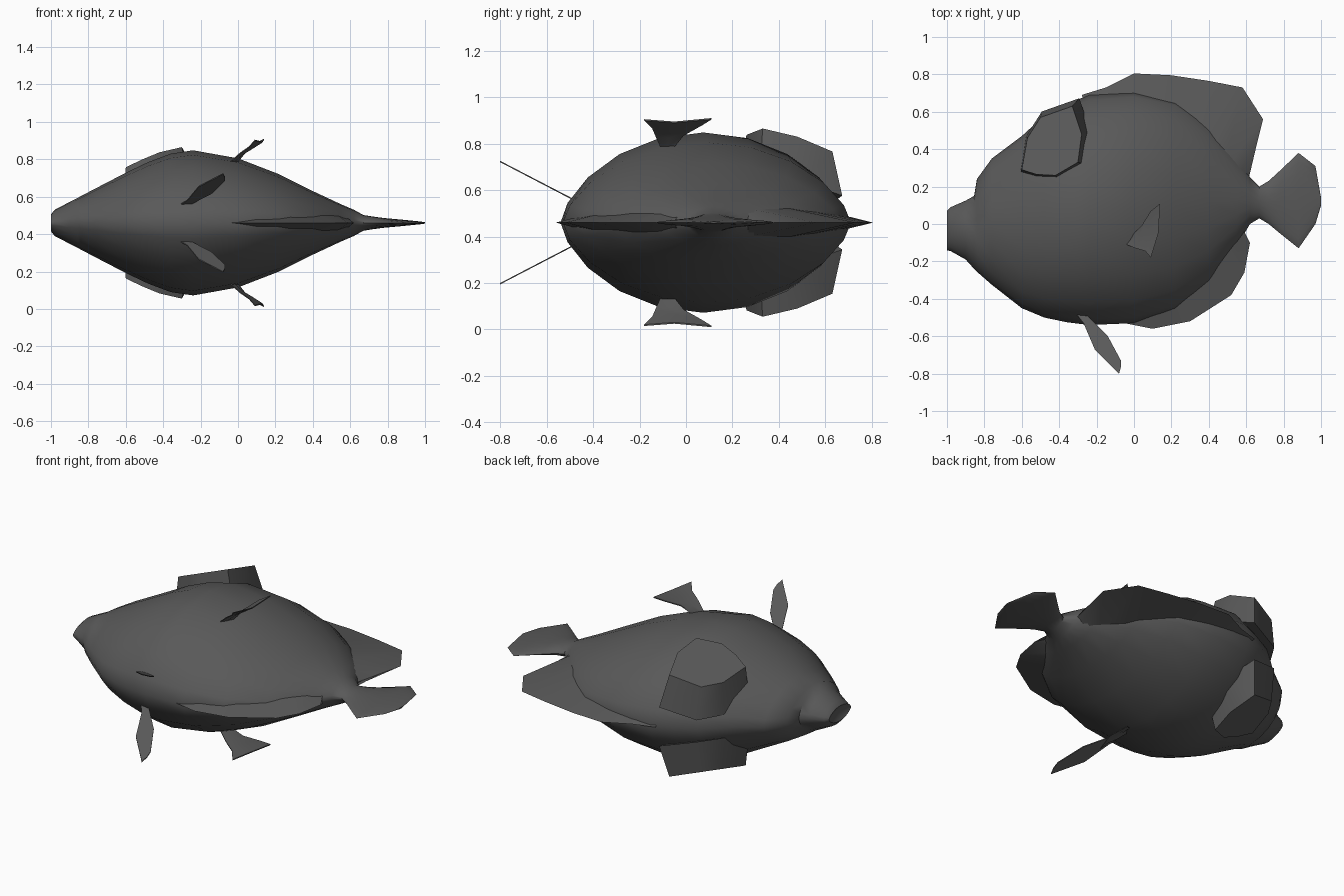
import bpy, bmesh, math
from mathutils import Vector

if "Cube" in bpy.data.objects:
    bpy.data.objects.remove(bpy.data.objects["Cube"])

C = 0.46  # height of the symmetry plane
skin = bpy.data.materials.new("dark grey skin")
skin.diffuse_color = (0.1, 0.1, 0.1, 1)
skin.use_nodes = True
skin.node_tree.nodes["Principled BSDF"].inputs["Base Color"].default_value = skin.diffuse_color


def make(name, verts, faces, angle=50):
    mesh = bpy.data.meshes.new(name)
    mesh.from_pydata(verts, [], faces)
    bm = bmesh.new()
    bm.from_mesh(mesh)
    bmesh.ops.remove_doubles(bm, verts=bm.verts, dist=0.0005)
    bmesh.ops.recalc_face_normals(bm, faces=bm.faces)
    bm.to_mesh(mesh)
    bm.free()
    mesh.materials.append(skin)
    ob = bpy.data.objects.new(name, mesh)
    bpy.context.collection.objects.link(ob)
    bpy.ops.object.select_all(action='DESELECT')
    ob.select_set(True)
    bpy.context.view_layer.objects.active = ob
    bpy.ops.object.shade_smooth_by_angle(angle=math.radians(angle))
    return ob


# Body and tail: sections along x as (x, lower y, upper y, half thickness)
sections = [
    (-1.0, -.14, .07, .045), (-.98, -.145, .09, .07), (-.9, -.19, .125, .112),
    (-.855, -.24, .15, .135), (-.84, -.255, .24, .143), (-.76, -.325, .35, .185),
    (-.6, -.45, .47, .268), (-.48, -.5, .58, .325), (-.36, -.525, .64, .37),
    (-.24, -.54, .69, .388), (0, -.53, .71, .345), (.22, -.46, .66, .26),
    (.4, -.32, .54, .17), (.55, -.12, .38, .1), (.62, 0, .25, .07),
    (.67, .03, .2, .042), (.72, .0, .23, .034), (.78, -.05, .285, .026),
    (.88, -.13, .38, .017), (.97, 0, .31, .008), (1.0, .1, .14, .004)]
N = 20
verts, faces = [], []
for x, lo, hi, h in sections:
    for i in range(N):
        a = math.tau * i / N
        s = math.sin(a)
        z = math.copysign(abs(s) ** 1.3, s) * h if abs(s) > 1e-6 else 0
        verts.append((x, (lo + hi) / 2 + (hi - lo) / 2 * math.cos(a), C + z))
for k in range(len(sections) - 1):
    for i in range(N):
        j = (i + 1) % N
        faces.append((k * N + i, k * N + j, (k + 1) * N + j, (k + 1) * N + i))
# Mouth dent in front, flat cap behind
verts.append((-.975, -.04, C))
faces += [(i, (i + 1) % N, len(verts) - 1) for i in range(N)]
faces.append(tuple(range((len(sections) - 1) * N, len(sections) * N)))
make("body", verts, faces)


# Median fins: a sharp outer edge that thickens toward a root inside the body
def median_fin(name, outer, root, thick):
    n = len(outer)
    v = [(x, y, C) for x, y in outer]
    for side in (1, -1):
        v += [(x, y, C + side * thick) for x, y in root]
    f = []
    for i in range(n - 1):
        f.append((i, i + 1, n + i + 1, n + i))
        f.append((i, i + 1, 2 * n + i + 1, 2 * n + i))
        f.append((n + i, n + i + 1, 2 * n + i + 1, 2 * n + i))
    f += [(0, n, 2 * n), (n - 1, 2 * n - 1, 3 * n - 1)]
    make(name, v, f)


median_fin("dorsal_fin",
           [(-.28, .69), (-.15, .73), (0, .805), (.2, .795), (.4, .765),
            (.58, .73), (.69, .56), (.655, .42), (.615, .25)],
           [(-.2, .5), (-.1, .5), (0, .5), (.15, .45), (.3, .42),
            (.4, .38), (.48, .28), (.52, .2), (.54, .15)], .075)
median_fin("anal_fin",
           [(-.05, -.53), (.1, -.56), (.3, -.52), (.52, -.38),
            (.59, -.26), (.62, -.1), (.57, -.01)],
           [(-.05, -.3), (.1, -.28), (.25, -.22), (.38, -.1),
            (.44, -.02), (.48, .05), (.52, .1)], .075)


# Paired fins: rows of (front edge, middle, rear edge) made into a thin plate
def paired_fin(name, rows, side):
    t = 0.006
    top = [(x, y, C + side * (z - C)) for r in rows for x, y, z in r]
    n = len(rows)
    v = top + [(x, y, z - side * t) for x, y, z in top]
    m = len(top)
    f = []
    for k in range(n - 1):
        for i in range(2):
            q = (3 * k + i, 3 * k + i + 1, 3 * k + i + 4, 3 * k + i + 3)
            f += [q, tuple(m + a for a in q)]
    ring = [0, 1, 2] + [3 * k + 2 for k in range(1, n)]
    ring += [3 * n - 2] + [3 * k for k in range(n - 1, 0, -1)]
    for a, b in zip(ring, ring[1:] + ring[:1]):
        f.append((a, b, m + b, m + a))
    make(name, v, f, 40)


side_rows = [
    [(-.04, -.11, .79), (-.02, -.085, .79), (0, -.05, .79)],
    [(.01, -.13, .835), (.025, -.07, .83), (.04, -.01, .84)],
    [(.06, -.145, .87), (.075, -.05, .86), (.09, .07, .885)],
    [(.09, -.18, .905), (.13, -.05, .895), (.14, .11, .91)]]
belly_xy = [[(-.31, -.48), (-.285, -.48), (-.26, -.48)],
            [(-.27, -.53), (-.245, -.52), (-.22, -.52)],
            [(-.21, -.67), (-.165, -.635), (-.14, -.6)],
            [(-.08, -.8), (-.07, -.765), (-.07, -.73)]]
belly_rows = [[(x, y, .57 + (-.5 - y) * .52) for x, y in r] for r in belly_xy]

# Eyes: flat tilted discs on a flared base sunk into the head
disc = [(-.6, .29), (-.57, .46), (-.5, .57), (-.33, .63),
        (-.28, .48), (-.3, .33), (-.42, .26), (-.52, .265)]
for side, label in ((1, "upper"), (-1, "lower")):
    paired_fin(label + "_side_fin", side_rows, side)
    paired_fin(label + "_belly_fin", belly_rows, side)
    tops, base = [], []
    for x, y in disc:
        z = .405 + .4 * (x + .3) - .29 * (y - .33)
        tops.append((x, y, C + side * z))
        d = Vector((x + .43, y - .45)) * 1.18
        base.append((d.x - .41, d.y + .46, C + side * (z - .19)))
    n = len(disc)
    f = [tuple(range(n)), tuple(range(n, 2 * n))]
    f += [(i, (i + 1) % n, n + (i + 1) % n, n + i) for i in range(n)]
    make(label + "_eye", tops + base, f, 45)
